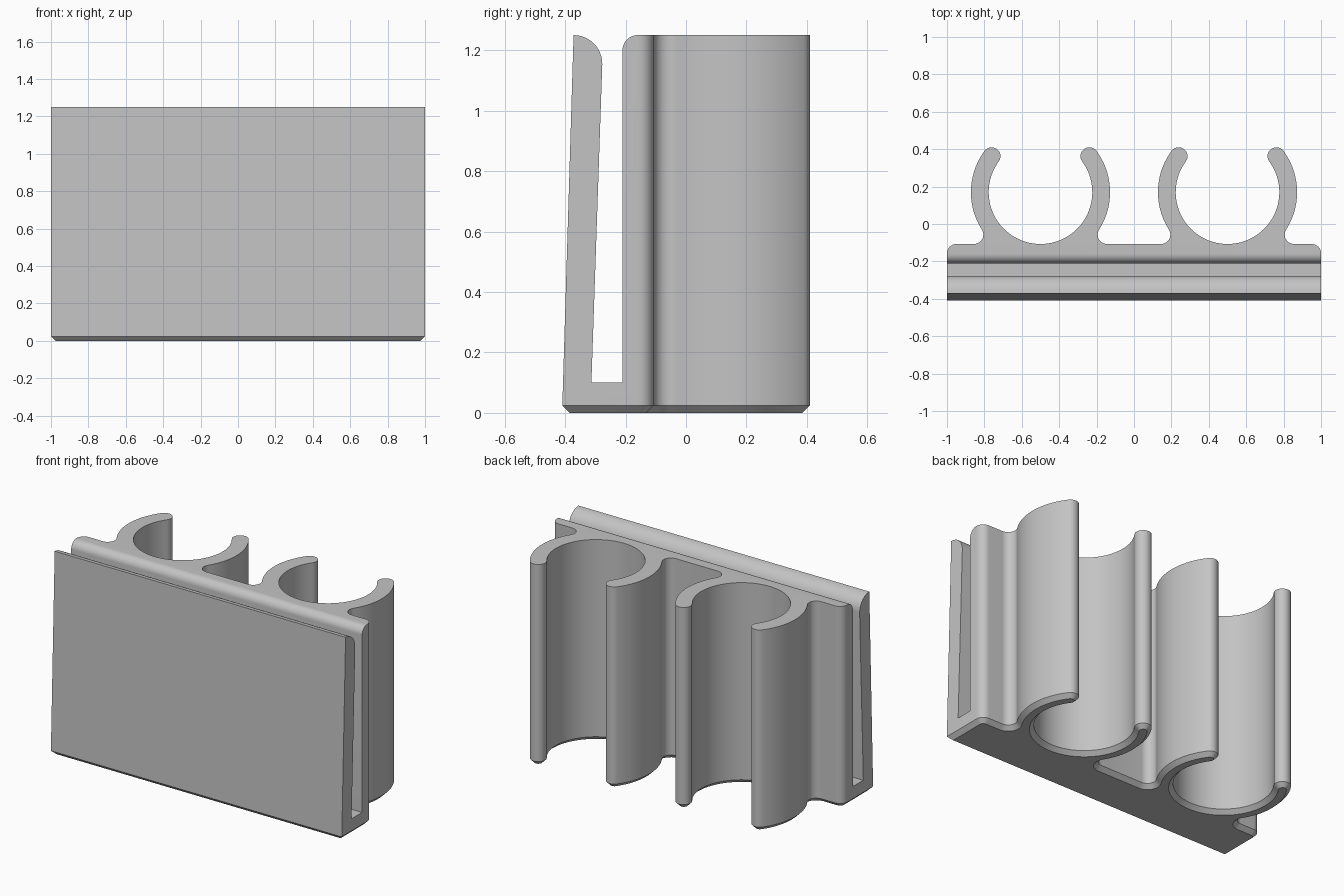
import bpy, bmesh
from math import sin, cos, atan2, asin, radians, pi, degrees

if "Cube" in bpy.data.objects:
    bpy.data.objects.remove(bpy.data.objects["Cube"], do_unlink=True)

FRONT, BACK, TOP = -0.41, -0.107, 1.25   # holder extents
CLIP_Y, INNER, OUTER = 0.17, 0.277, 0.372  # clip ring
MID, TIP = (INNER + OUTER) / 2, (OUTER - INNER) / 2
TIP_ANGLE = 36.4
ROUND, CHAMFER = 0.05, 0.025


def arc(cx, cy, r, start, end, steps):
    angles = [radians(start + (end - start) * i / steps) for i in range(steps + 1)]
    return [(cx + r * cos(a), cy + r * sin(a)) for a in angles]


def clip(cx, o):
    """One open ring with rounded tips and filleted root, right to left."""
    fy = BACK + ROUND
    foot = degrees(asin((CLIP_Y - fy) / (OUTER + ROUND)))
    fx = (OUTER + ROUND) * cos(radians(foot))
    tx = MID * cos(radians(TIP_ANGLE))
    ty = CLIP_Y + MID * sin(radians(TIP_ANGLE))
    t = TIP_ANGLE
    return (arc(cx + fx, fy, ROUND + o, -90, -180 - foot, 12)
            + arc(cx, CLIP_Y, OUTER - o, -foot, t, 18)
            + arc(cx + tx, ty, TIP - o, t, t + 180, 14)
            + arc(cx, CLIP_Y, INNER + o, t, -180 - t, 60)
            + arc(cx - tx, ty, TIP - o, -t, 180 - t, 14)
            + arc(cx, CLIP_Y, OUTER - o, 180 - t, 180 + foot, 18)
            + arc(cx - fx, fy, ROUND + o, foot, -90, 12))


def outline(o):
    """Plan of the holder, shrunk by o."""
    edge, y = 1 - ROUND, BACK - ROUND
    pts = ([(o - 1, FRONT + o), (1 - o, FRONT + o)]
           + arc(edge, y, ROUND - o, 0, 90, 8)
           + clip(0.5, o) + clip(-0.5, o)
           + arc(-edge, y, ROUND - o, 90, 180, 8))
    # drop doubled tangent points by rule: same joints at every offset
    return pts


def loft(name, loops):
    bm = bmesh.new()
    rings = [[bm.verts.new(p) for p in loop] for loop in loops]
    count = len(rings[0])
    for low, high in zip(rings, rings[1:]):
        for i in range(count):
            j = (i + 1) % count
            bm.faces.new((low[i], low[j], high[j], high[i]))
    bm.faces.new(rings[0][::-1])
    bm.faces.new(rings[-1])
    bmesh.ops.remove_doubles(bm, verts=bm.verts, dist=0.0001)
    bmesh.ops.recalc_face_normals(bm, faces=bm.faces)
    mesh = bpy.data.meshes.new(name)
    bm.to_mesh(mesh)
    bm.free()
    obj = bpy.data.objects.new(name, mesh)
    bpy.context.collection.objects.link(obj)
    return obj


# Holder plan with chamfered underside
levels = [(0, CHAMFER), (CHAMFER, 0), (TOP + 0.05, 0)]
holder = loft("clip_holder", [[(x, y, z) for x, y in outline(o)] for z, o in levels])

# Side profile: leaning front plate, slot, rounded lips
profile = ([(-0.413, -0.1), (-0.372, TOP)]
           + arc(-0.372, TOP - 0.095, 0.095, 90, 0, 12)
           + [(-0.313, 0.1), (-0.21, 0.1)]
           + arc(-0.16, TOP - ROUND, ROUND, 180, 90, 10)
           + [(0.5, TOP), (0.5, -0.1)])
cutter = loft("side_profile_cutter", [[(x, y, z) for y, z in profile] for x in (-1.1, 1.1)])
cutter.hide_render = True

# Trim the holder to the side profile
trim = holder.modifiers.new("trim", "BOOLEAN")
trim.operation = "INTERSECT"
trim.solver = "EXACT"
trim.object = cutter
bpy.ops.object.select_all(action="DESELECT")
bpy.context.view_layer.objects.active = holder
holder.select_set(True)
bpy.ops.object.modifier_apply(modifier="trim")
bpy.data.objects.remove(cutter, do_unlink=True)
bpy.ops.object.shade_smooth_by_angle(angle=radians(30))

# Grey plastic
grey = bpy.data.materials.new("grey_plastic")
grey.use_nodes = True
color = (0.55, 0.55, 0.55, 1)
grey.diffuse_color = color
grey.node_tree.nodes["Principled BSDF"].inputs["Base Color"].default_value = color
holder.data.materials.clear()
holder.data.materials.append(grey)
